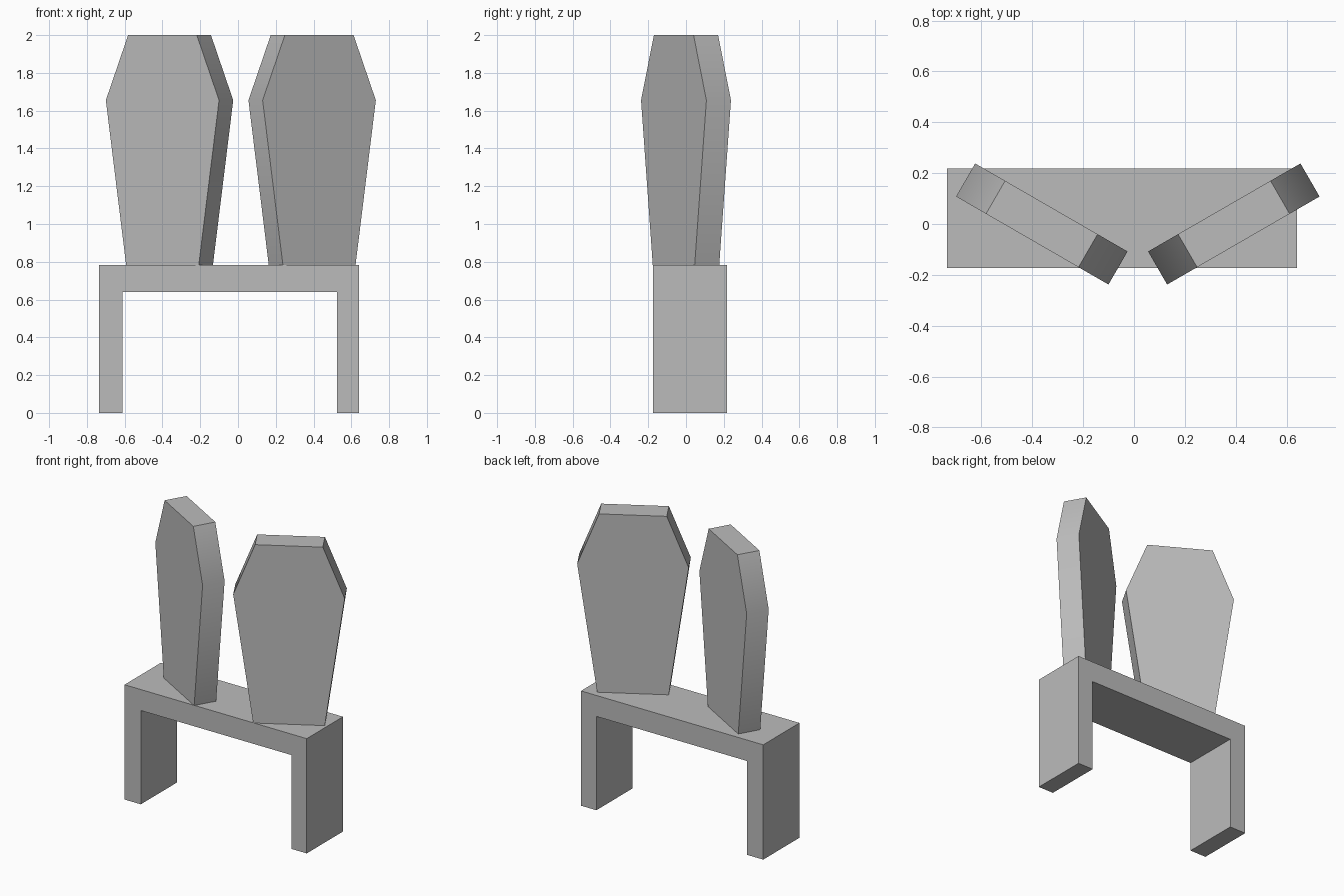
import bpy, bmesh, math
from mathutils import Matrix

cube = bpy.data.objects.get("Cube")
if cube:
    bpy.data.objects.remove(cube, do_unlink=True)

grey = bpy.data.materials.new("plain_grey")
grey.use_nodes = True
colour = (0.5, 0.5, 0.5, 1)
grey.diffuse_color = colour
grey.node_tree.nodes["Principled BSDF"].inputs["Base Color"].default_value = colour


def slab(name, profile, depth, centre, turn=0):
    """Extrude an x-z outline along y, then turn it about z and place it."""
    bm = bmesh.new()
    face = bm.faces.new([bm.verts.new((x, -depth / 2, z)) for x, z in profile])
    ext = bmesh.ops.extrude_face_region(bm, geom=[face])
    moved = [v for v in ext["geom"] if isinstance(v, bmesh.types.BMVert)]
    bmesh.ops.translate(bm, verts=moved, vec=(0, depth, 0))
    bmesh.ops.recalc_face_normals(bm, faces=bm.faces)
    bm.transform(Matrix.Translation((*centre, 0)) @ Matrix.Rotation(math.radians(turn), 4, "Z"))
    mesh = bpy.data.meshes.new(name)
    bm.to_mesh(mesh)
    bm.free()
    mesh.materials.append(grey)
    obj = bpy.data.objects.new(name, mesh)
    bpy.context.collection.objects.link(obj)
    return obj


# Bench: one bridge-shaped outline with two legs
left, right, top, under = -0.735, 0.64, 0.783, 0.64
bench = [(left, 0), (-0.612, 0), (-0.612, under), (0.524, under),
         (0.524, 0), (right, 0), (right, top), (left, top)]
slab("bench", bench, 0.391, (0, 0.022))

# Two tapered panels standing on the bench, turned towards each other
half = [(0.222, top), (0.346, 1.655), (0.21, 2.0)]
panel = half + [(-x, z) for x, z in reversed(half)]
for name, side in (("right_panel", -1), ("left_panel", 1)):
    obj = slab(name, panel, 0.15, (0.015 + side * 0.3775, 0), side * 30)
    bpy.ops.object.select_all(action="DESELECT")
    obj.select_set(True)
    bpy.context.view_layer.objects.active = obj
    bpy.ops.object.shade_smooth_by_angle(angle=math.radians(35))
